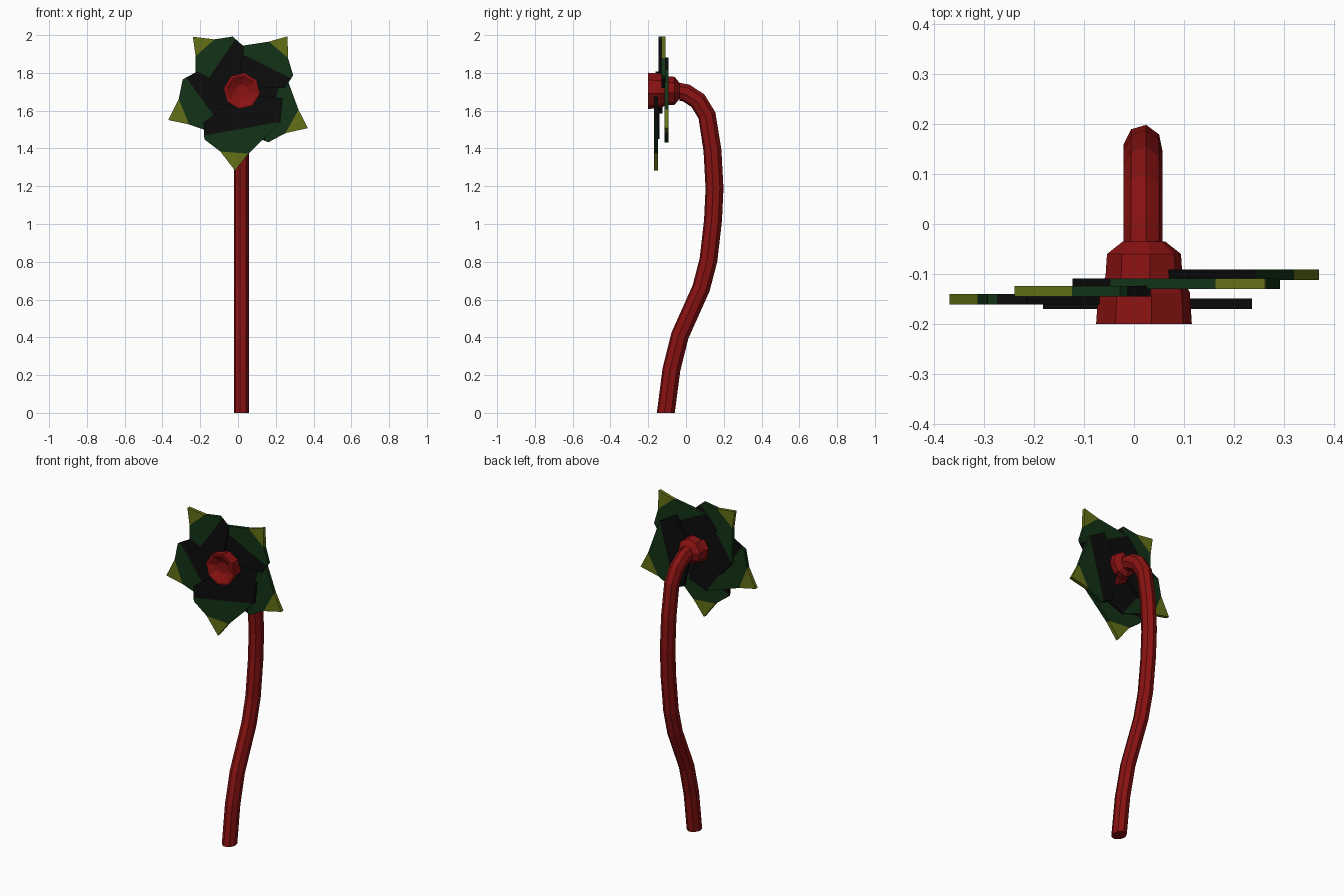
import bpy, bmesh, math
from mathutils import Vector

if "Cube" in bpy.data.objects:
    bpy.data.objects.remove(bpy.data.objects["Cube"])


def material(name, rgb):
    m = bpy.data.materials.new(name)
    m.diffuse_color = (*rgb, 1)
    m.use_nodes = True
    m.node_tree.nodes["Principled BSDF"].inputs["Base Color"].default_value = m.diffuse_color
    return m


RED = material("deep red", (0.25, 0.006, 0.006))
BLACK = material("near black", (0.0035, 0.0035, 0.0035))
GREEN = material("dark green", (0.006, 0.032, 0.008))
OLIVE = material("olive", (0.13, 0.16, 0.008))


def finish(bm, name, mats):
    bmesh.ops.recalc_face_normals(bm, faces=bm.faces)
    mesh = bpy.data.meshes.new(name)
    bm.to_mesh(mesh)
    bm.free()
    for m in mats:
        mesh.materials.append(m)
    ob = bpy.data.objects.new(name, mesh)
    bpy.context.collection.objects.link(ob)
    return ob


def tube(name, rings, x, sides=8):
    """Bridge rings given as (y, z, tangent, x radius, in-plane radius)."""
    bm = bmesh.new()
    loops = []
    for y, z, t, rx, rb in rings:
        b = Vector((0, t.y, -t.x))
        loop = []
        for k in range(sides):
            a = math.radians(9) + math.tau * k / sides
            loop.append(bm.verts.new(Vector((x + rx * math.sin(a), y, z)) + b * rb * math.cos(a)))
        loops.append(loop)
    for p, q in zip(loops, loops[1:]):
        for k in range(sides):
            j = (k + 1) % sides
            bm.faces.new((p[k], p[j], q[j], q[k]))
    bm.faces.new(loops[0])
    bm.faces.new(loops[-1])
    return finish(bm, name, [RED])


# curved stem, path in the side plane (y, z)
path = [Vector(p) for p in (
    (-0.107, 0), (-0.077, 0.23), (-0.032, 0.41), (0.08, 0.66), (0.119, 0.81),
    (0.143, 1.02), (0.151, 1.19), (0.14, 1.39), (0.111, 1.575), (0.063, 1.653),
    (0.0, 1.694), (-0.035, 1.70))]
rings = []
for i, p in enumerate(path):
    if i == 0:
        t = Vector((0, 1))
    elif i == len(path) - 1:
        t = Vector((-1, 0))
    else:
        t = ((p - path[i - 1]).normalized() + (path[i + 1] - p).normalized()).normalized()
    rings.append((p.x, p.y, t, 0.04, 0.048))
tube("stem", rings, 0.018)

# flower centre: flared cup with a shallow dish in front (y, radius)
forward = Vector((-1, 0))
cup = [(-0.035, 0.043), (-0.06, 0.075), (-0.105, 0.078), (-0.138, 0.093),
       (-0.20, 0.097), (-0.20, 0.085), (-0.185, 0.06), (-0.172, 0.035)]
tube("flower_centre", [(y, 1.705, forward, r, r) for y, r in cup], 0.02)

# petal bands: (along, across) points as fractions of petal length
BANDS = [
    [(4, 2), (4, 42), (28, 41.5), (47, -33.5), (34, -35)],
    [(28, 41.5), (62, 12), (62, -16), (51, -33), (47, -33.5)],
    [(62, 12), (80, 0), (62, -16)],
]
THICK = 0.021


def petal(name, angle, length, y):
    bm = bmesh.new()
    a = math.radians(angle)
    u = Vector((math.cos(a), 0, math.sin(a)))
    v = Vector((-math.sin(a), 0, math.cos(a)))
    centre = Vector((0.016, y - THICK / 2, 1.704))
    cache = {}

    def vert(p):
        if p not in cache:
            cache[p] = bm.verts.new(centre + (u * p[0] + v * p[1]) * length / 80)
        return cache[p]

    for i, band in enumerate(BANDS):
        bm.faces.new([vert(p) for p in band]).material_index = i
    out = bmesh.ops.extrude_face_region(bm, geom=bm.faces[:], use_keep_orig=True)
    moved = [g for g in out["geom"] if isinstance(g, bmesh.types.BMVert)]
    bmesh.ops.translate(bm, verts=moved, vec=(0, THICK, 0))
    # rim faces take the colour of their own band
    for f in bm.faces:
        if len(f.verts) == 4 and len({round(w.co.y, 4) for w in f.verts}) == 2:
            along = (f.calc_center_median() - centre).dot(u) / length * 80
            across = (f.calc_center_median() - centre).dot(v) / length * 80
            edge = 37.7 - 0.253 * across
            f.material_index = 2 if along > 62.5 else 1 if along > edge else 0
    return finish(bm, name, [BLACK, GREEN, OLIVE])


# five overlapping petals, front to back
petal("petal_bottom", 265.7, 0.423, -0.16)
petal("petal_left", 201.7, 0.415, -0.151)
petal("petal_upper_left", 131.6, 0.384, -0.135)
petal("petal_upper_right", 49.6, 0.380, -0.120)
petal("petal_right", -29.0, 0.405, -0.102)
